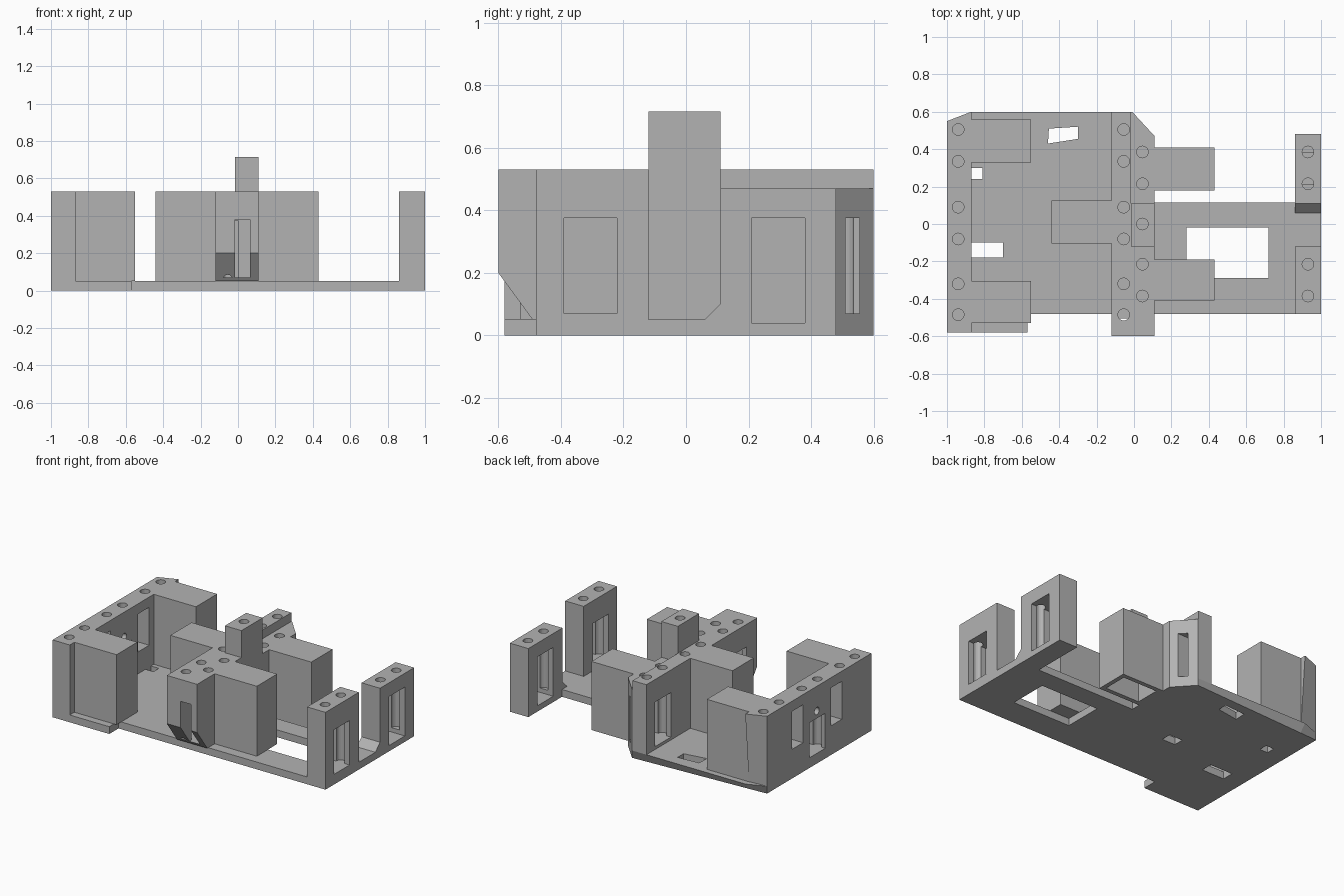
import bpy, bmesh, math

old = bpy.data.objects.get("Cube")
if old:
    bpy.data.objects.remove(old)

grey = bpy.data.materials.new("plain_grey")
grey.use_nodes = True
GREY = (0.45, 0.45, 0.45, 1)
grey.diffuse_color = GREY
grey.node_tree.nodes["Principled BSDF"].inputs["Base Color"].default_value = GREY


def prism(name, pts, lo, hi, axis="z", end=None):
    """Extrude an outline along z (xy points) or along x (yz points)."""
    bm = bmesh.new()
    place = (lambda p, t: (p[0], p[1], t)) if axis == "z" else (lambda p, t: (t, p[0], p[1]))
    a = [bm.verts.new(place(p, lo)) for p in pts]
    b = [bm.verts.new(place(p, hi)) for p in (end or pts)]
    bm.faces.new(a)
    bm.faces.new(b)
    for i in range(len(pts)):
        j = (i + 1) % len(pts)
        bm.faces.new((a[i], a[j], b[j], b[i]))
    bmesh.ops.recalc_face_normals(bm, faces=bm.faces)
    mesh = bpy.data.meshes.new(name)
    bm.to_mesh(mesh)
    bm.free()
    mesh.materials.append(grey)
    obj = bpy.data.objects.new(name, mesh)
    bpy.context.collection.objects.link(obj)
    return obj


def rect(x0, x1, y0, y1):
    return [(x0, y0), (x1, y0), (x1, y1), (x0, y1)]


def box(name, x0, x1, y0, y1, z0, z1):
    return prism(name, rect(x0, x1, y0, y1), z0, z1)


def cut_box(*size):
    return box("cutter", *size)


def ring(cx, cy, r, n=20):
    return [(cx + r * math.cos(math.tau * i / n), cy + r * math.sin(math.tau * i / n))
            for i in range(n)]


def screw_holes(x, ys, bottom=0.07):
    return [prism("cutter", ring(x, y, 0.031), bottom, 0.8) for y in ys]


def carve(obj, cutters):
    for c in cutters:
        c.hide_render = True
        m = obj.modifiers.new("cut", "BOOLEAN")
        m.operation, m.solver, m.object = "DIFFERENCE", "EXACT", c
    bpy.context.view_layer.update()
    result = bpy.data.meshes.new_from_object(
        obj.evaluated_get(bpy.context.evaluated_depsgraph_get()))
    obj.modifiers.clear()
    obj.data = result
    for c in cutters:
        bpy.data.objects.remove(c)


# Floor plate: the back edge slopes inward underneath
front_edge = [(-1, -.58), (-.57, -.58), (-.57, -.48), (1, -.48), (1, .115),
              (.11, .115), (.11, .47), (-.01, .6)]
floor = prism("floor_plate", front_edge + [(-.87, .557), (-1, .55)], 0, .05,
              end=front_edge + [(-.87, .6), (-1, .55)])
carve(floor, [
    prism("cutter", [(-.46, .43), (-.3, .455), (-.3, .52), (-.455, .51)], -.1, .2),
    cut_box(-.87, -.81, .24, .3, -.1, .2),
    cut_box(-.87, -.7, -.18, -.1, -.1, .2),
    cut_box(.28, .72, -.29, -.02, -.1, .2),
    cut_box(-.37, -.27, -.05, .02, -.1, .2),
])

# Left wall with two plain windows, a switch window and a pin hole
wall = prism("left_wall", [(-1, -.58), (-.87, -.58), (-.87, .557), (-1, .55)], 0, .53,
             end=[(-1, -.58), (-.87, -.58), (-.87, .6), (-1, .55)])
carve(wall, [
    cut_box(-1.1, -.8, .16, .28, .2, .46),
    cut_box(-1.1, -.8, -.26, -.14, .2, .46),
    cut_box(-1.1, -.8, -.08, .09, .07, .31),
    prism("cutter", ring(.01, .36, .025), -1.1, -.8, "x"),
] + screw_holes(-.94, (.505, .335, .09, -.08, -.32, -.485)))

# Centre wall: angled back corner, lowered back strip, undercut front end
spine = prism("centre_wall", [(-.12, -.6), (.11, -.6), (.11, .47), (-.01, .6), (-.12, .6)],
              .05, .53)
carve(spine, [
    prism("cutter", [(-.62, .227), (-.483, .04), (-.62, .04)], -.2, .2, "x"),
    cut_box(-.015, .2, .11, .7, .47, .6),
    cut_box(-.2, .0, .335, .505, .07, .375),
    cut_box(-.06, .2, .51, .555, .07, .375),
    cut_box(-.06, -.01, .48, .53, .07, .375),
    cut_box(-.2, .0, -.485, -.32, .07, .375),
    cut_box(-.015, .065, -.7, -.45, .07, .38),
    cut_box(.02, .2, .215, .385, .07, .375),
] + screw_holes(-.055, (.505, .335, .09, -.08, -.32, -.485))
  + screw_holes(.045, (.385, .215, -.215, -.385)))

# Tall post on the centre wall
post = box("tall_post", -.015, .11, -.12, .11, .53, .715)
carve(post, screw_holes(.045, (0,), .58))

# Solid housings beside the walls
box("front_left_housing", -.87, -.55, -.53, -.305, .05, .53)
box("back_left_housing", -.87, -.55, .33, .56, .05, .53)
inner = box("inner_housing", -.44, -.12, -.105, .125, .05, .53)
carve(inner, [cut_box(-.4, -.1, -.08, .09, .0, .375)])
box("front_right_housing", .11, .43, -.41, -.19, .05, .53)
back = box("back_right_housing", .11, .43, .18, .41, 0, .47)
carve(back, [cut_box(.14, .4, .21, .38, -.1, .375)])

# Right posts with windows
front_post = box("front_right_post", .86, 1, -.48, -.12, 0, .53)
carve(front_post, [cut_box(.8, 1.1, -.39, -.22, .07, .375)]
      + screw_holes(.93, (-.215, -.385)))
back_post = prism("back_right_post",
                  [(.06, 0), (.48, 0), (.48, .47), (.11, .47), (.11, .1), (.06, .05)],
                  .86, 1, "x")
carve(back_post, [cut_box(.8, 1.1, .21, .38, .04, .375)]
      + screw_holes(.93, (.385, .215)))
